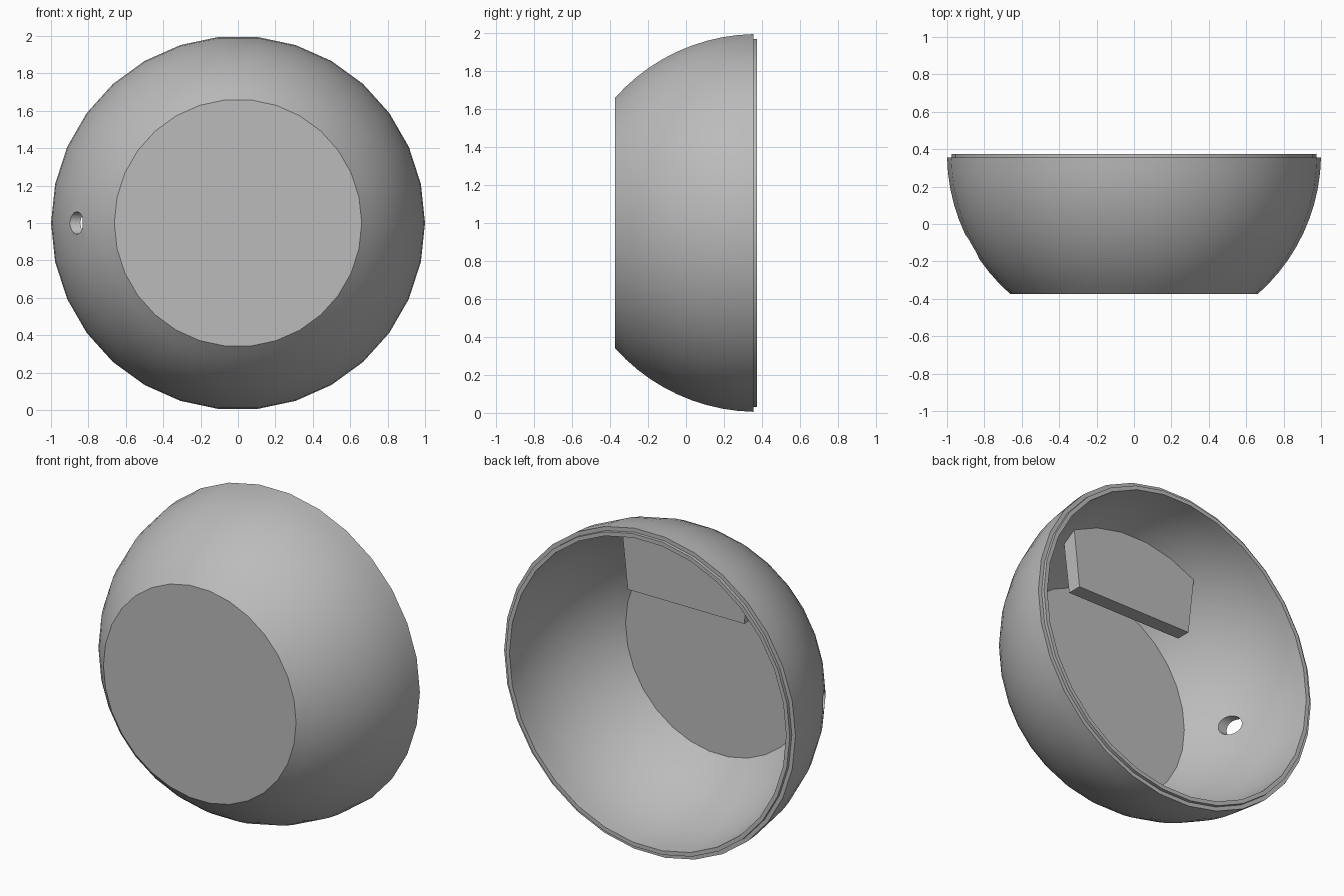
import bpy, bmesh, math
from mathutils import Matrix, Vector

if "Cube" in bpy.data.objects:
    bpy.data.objects.remove(bpy.data.objects["Cube"])

SIDES = 30
RIM_Y = 0.375
OUTER, INNER = 1.0, 0.95

grey = bpy.data.materials.new("plain grey")
grey.use_nodes = True
grey.diffuse_color = (0.5, 0.5, 0.5, 1)
grey.node_tree.nodes["Principled BSDF"].inputs["Base Color"].default_value = (0.5, 0.5, 0.5, 1)


def make_object(name, bm):
    bmesh.ops.recalc_face_normals(bm, faces=bm.faces)
    mesh = bpy.data.meshes.new(name)
    bm.to_mesh(mesh)
    bm.free()
    mesh.materials.append(grey)
    obj = bpy.data.objects.new(name, mesh)
    bpy.context.collection.objects.link(obj)
    return obj


def arc(radius, start, end, steps=10):
    """Sphere profile as (radius, y) between two depths below the rim."""
    a, b = math.asin(start / radius), math.asin(end / radius)
    angles = [a + (b - a) * i / steps for i in range(steps + 1)]
    return [(radius * math.cos(t), RIM_Y - radius * math.sin(t)) for t in angles]


def ring(bm, radius, y):
    return [bm.verts.new((radius * math.cos(t), y, 1 + radius * math.sin(t)))
            for t in (math.tau * i / SIDES for i in range(SIDES))]


# Bowl: outer wall, stepped rim lip, inner wall, flat discs closing both sides
profile = arc(OUTER, 0.02, 0.75)[::-1] + [(0.975, 0.355), (0.975, RIM_Y)] + arc(INNER, 0, 0.70)
bm = bmesh.new()
rings = [ring(bm, r, y) for r, y in profile]
for lower, upper in zip(rings, rings[1:]):
    for i in range(SIDES):
        j = (i + 1) % SIDES
        bm.faces.new((lower[i], lower[j], upper[j], upper[i]))
bm.faces.new(rings[0])
bm.faces.new(rings[-1])
bowl = make_object("bowl", bm)

# Round cable hole through the right wall
bm = bmesh.new()
turn = Matrix.Translation((-0.85, -0.12, 1)) @ Matrix.Rotation(math.pi / 2, 4, "Y")
bmesh.ops.create_cone(bm, cap_ends=True, segments=SIDES, radius1=0.06, radius2=0.06,
                      depth=0.5, matrix=turn)
cutter = make_object("hole_cutter", bm)
cutter.hide_render = True
cutter.hide_viewport = True
cut = bowl.modifiers.new("hole", "BOOLEAN")
cut.object = cutter
cut.operation = "DIFFERENCE"
cut.solver = "EXACT"
bpy.context.view_layer.objects.active = bowl
bowl.select_set(True)
bpy.ops.object.modifier_apply(modifier=cut.name)
bpy.data.objects.remove(cutter)

# Hanging plate under the top wall, its upper edge sunk into the shell
bm = bmesh.new()
sections = []
for y in (0.0, -0.09):
    radius = math.sqrt(0.965 ** 2 - (RIM_Y - y) ** 2)
    half = math.asin(0.44 / radius)
    outline = [(-0.4, 0.4), (0.4, 0.4)]
    for i in range(9):
        t = half * (1 - i / 4)
        outline.append((radius * math.sin(t), radius * math.cos(t)))
    sections.append([bm.verts.new((x, y, 1 + z)) for x, z in outline])
front, back = sections
bm.faces.new(front)
bm.faces.new(back[::-1])
for i in range(len(front)):
    j = (i + 1) % len(front)
    bm.faces.new((front[i], front[j], back[j], back[i]))
make_object("hanging_plate", bm)

# Smooth the curved walls, keep the rims sharp
bpy.ops.object.select_all(action="DESELECT")
bowl.select_set(True)
bpy.context.view_layer.objects.active = bowl
bpy.ops.object.shade_smooth_by_angle(angle=math.radians(30))
